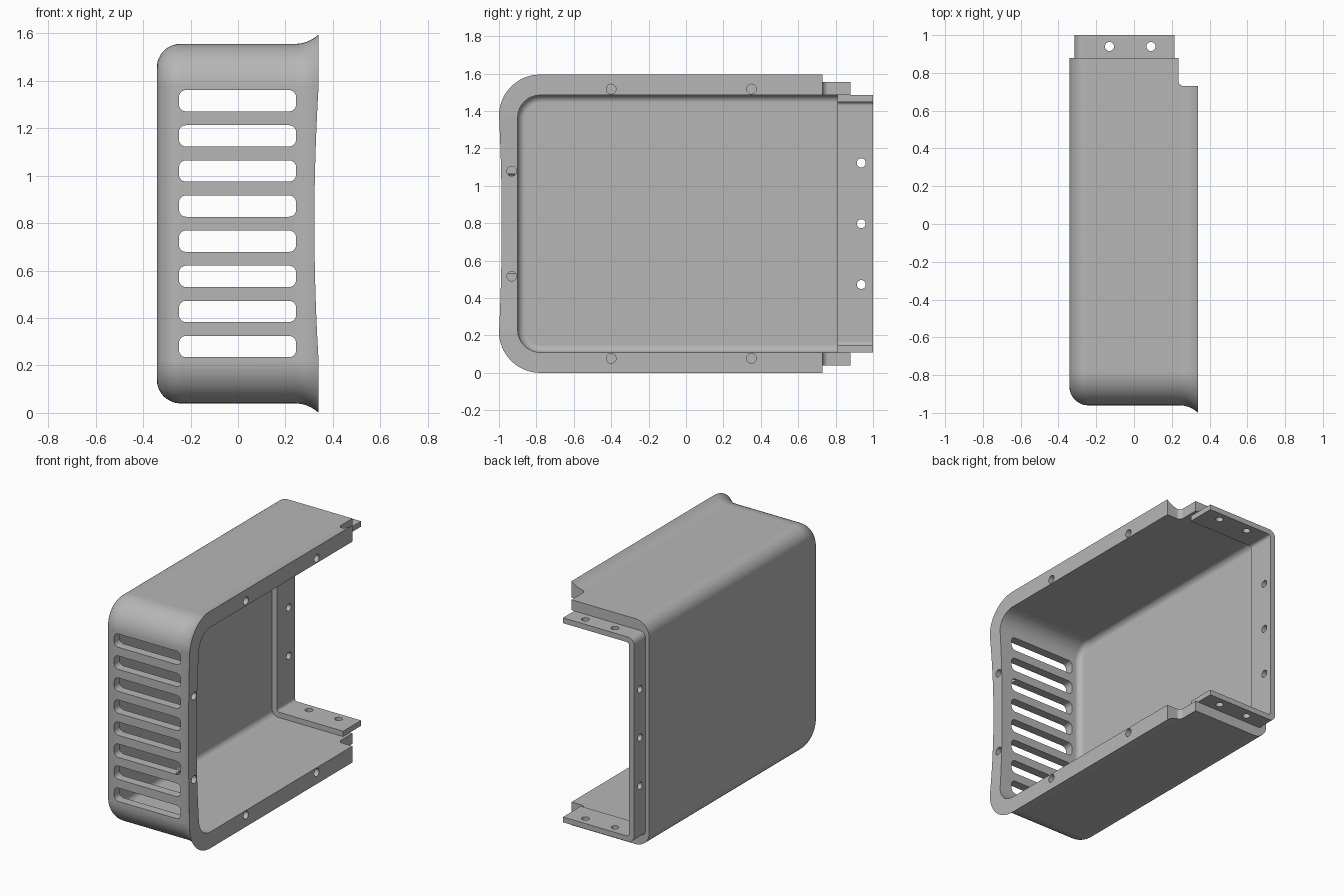
import bpy, bmesh
from math import sin, cos, pi, radians
from mathutils import Vector

if "Cube" in bpy.data.objects:
    bpy.data.objects.remove(bpy.data.objects["Cube"], do_unlink=True)

grey = bpy.data.materials.new("plain_grey")
grey.use_nodes = True
grey.diffuse_color = (0.47, 0.47, 0.47, 1)
grey.node_tree.nodes["Principled BSDF"].inputs["Base Color"].default_value = (0.47, 0.47, 0.47, 1)

MID = 0.7975   # middle height
SEG = 12


def loft(name, loops):
    """Solid skinned through closed loops of equal point count."""
    bm = bmesh.new()
    rings = [[bm.verts.new(p) for p in loop] for loop in loops]
    for a, b in zip(rings, rings[1:]):
        for i in range(len(a)):
            j = (i + 1) % len(a)
            bm.faces.new((a[i], a[j], b[j], b[i]))
    bm.faces.new(rings[0])
    bm.faces.new(rings[-1])
    bmesh.ops.recalc_face_normals(bm, faces=bm.faces)
    mesh = bpy.data.meshes.new(name)
    bm.to_mesh(mesh)
    bm.free()
    mesh.materials.append(grey)
    obj = bpy.data.objects.new(name, mesh)
    bpy.context.collection.objects.link(obj)
    return obj


def prism(name, pts, axis, lo, hi):
    """Extrude a 2D outline along x, y or z."""
    place = {"x": lambda p, d: (d, p[0], p[1]),
             "y": lambda p, d: (p[0], d, p[1]),
             "z": lambda p, d: (p[0], p[1], d)}[axis]
    return loft(name, [[place(p, d) for p in pts] for d in (lo, hi)])


def arc(cx, cy, r, start, end, n=SEG):
    return [(cx + r * cos(radians(start + (end - start) * i / n)),
             cy + r * sin(radians(start + (end - start) * i / n))) for i in range(n + 1)]


def rounded_rect(cx, cy, hx, hy, r):
    pts = []
    for k, (sx, sy) in enumerate([(1, 1), (-1, 1), (-1, -1), (1, -1)]):
        pts += arc(cx + sx * (hx - r), cy + sy * (hy - r), r, 90 * k, 90 * k + 90, 6)
    return pts


def circle(cx, cy, r):
    return arc(cx, cy, r, 0, 345, 23)


def cut(obj, cutter):
    cutter.hide_render = True
    mod = obj.modifiers.new("cut", "BOOLEAN")
    mod.operation = "DIFFERENCE"
    mod.solver = "EXACT"
    mod.object = cutter
    bpy.context.view_layer.objects.active = obj
    bpy.ops.object.modifier_apply(modifier=mod.name)
    bpy.data.objects.remove(cutter, do_unlink=True)


def finish(obj):
    bpy.ops.object.select_all(action="DESELECT")
    obj.select_set(True)
    bpy.context.view_layer.objects.active = obj
    bpy.ops.object.shade_smooth_by_angle(angle=radians(25))
    mod = obj.modifiers.new("even_normals", "WEIGHTED_NORMAL")
    mod.keep_sharp = True


def tray_loop(x, front, half, r, back, grow):
    """Side outline with two rounded front corners and a square back."""
    front, half, r = front - grow, half + grow, r + grow
    pts = [(back, MID + half)]
    pts += arc(front + r, MID + half - r, r, 90, 180)
    pts += arc(front + r, MID - half + r, r, 180, 270)
    pts.append((back, MID - half))
    return [(x, y, z) for y, z in pts]


def fillet(x, r):
    """Positions and insets of a rounded closed-side edge."""
    steps = [i / SEG * pi / 2 for i in range(SEG + 1)]
    return [(x + r * (1 - cos(a)), -r * (1 - sin(a))) for a in steps]


# Housing: rounded closed side, straight walls, flared lip on the open side
profile = fillet(-0.342, 0.1)
flare_r, flare_x = 0.145, 0.24
for i in range(SEG // 2 + 1):
    dx = 0.1 * i / (SEG // 2)
    profile.append((flare_x + dx, 0.04 * (flare_r - (flare_r**2 - dx**2) ** 0.5) / 0.04))
housing = loft("housing", [tray_loop(x, -0.96, 0.7575, 0.18, 0.88, g) for x, g in profile])

# Hollow interior, open to the side and the back
hollow = fillet(-0.314, 0.04) + [(0.5, 0)]
cut(housing, loft("hollow", [tray_loop(x, -0.9, 0.6875, 0.12, 1.2, g) for x, g in hollow]))

# Lip notch beside the back opening
notch = arc(0.265, 0.76, 0.03, 180, 270, 6) + [(0.6, 0.73), (0.6, 1.2), (0.235, 1.2)]
cut(housing, prism("notch", notch, "z", -0.2, 1.8))

# Gentle bow in the front lip
bow = [(0.341 - 0.019 * (1 - (t / 8) ** 2), MID + 0.6 * t / 8) for t in range(-8, 9)]
bow += [(0.5, MID + 0.6), (0.5, MID - 0.6)]
cut(housing, prism("bow", bow, "y", -1.1, -0.85))

# Ventilation slots
for i in range(8):
    slot = rounded_rect(-0.002, MID + (i - 3.5) * 0.148, 0.247, 0.045, 0.03)
    cut(housing, prism("slot", slot, "y", -1.1, -0.8))

# Blind screw holes in the lip
for side in (-1, 1):
    for y, z in ((-0.4, 0.72), (0.35, 0.72), (-0.932, 0.281)):
        cut(housing, prism("screw_hole", circle(y, MID + side * z, 0.026), "x", 0.2, 0.5))
finish(housing)

# Mounting bracket: bent strip lining the back opening
LEFT, END, HALF, T = -0.314, 0.215, 0.6875, 0.036
lo, hi = MID - HALF, MID + HALF
outline = [(END, hi)]
outline += arc(LEFT + 0.045, hi - 0.045, 0.045, 90, 180, 8)
outline += arc(LEFT + 0.045, lo + 0.045, 0.045, 180, 270, 8)
outline += [(END, lo), (END, lo + T)]
outline += arc(LEFT + T + 0.02, lo + T + 0.02, 0.02, 270, 180, 8)
outline += arc(LEFT + T + 0.02, hi - T - 0.02, 0.02, 180, 90, 8)
outline.append((END, hi - T))
bracket = prism("mounting_bracket", outline, "y", 0.81, 1.0)

# Bracket holes
for dz in (-0.325, 0, 0.325):
    cut(bracket, prism("plate_hole", circle(0.937, MID + dz, 0.024), "x", -0.5, -0.2))
for x in (-0.13, 0.09):
    cut(bracket, prism("tab_hole", circle(x, 0.94, 0.024), "z", -0.2, 1.8))
finish(bracket)
